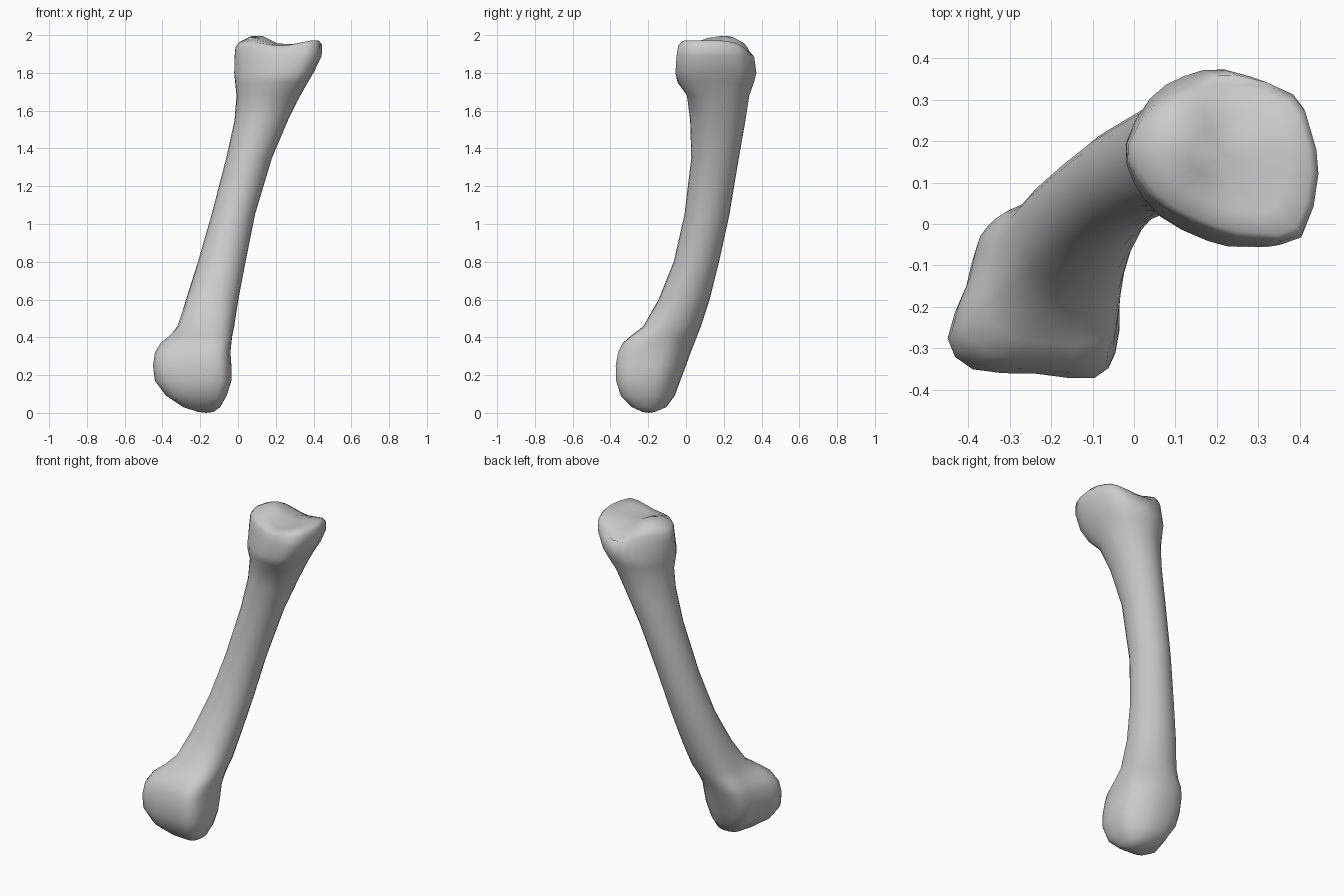
import bpy, bmesh, math

if "Cube" in bpy.data.objects:
    bpy.data.objects.remove(bpy.data.objects["Cube"])

HEAD = [(.45, .12), (.43, .24), (.39, .325), (.25, .375), (.14, .36), (.05, .31),
        (-.02, .2), (0, .11), (.07, .03), (.2, -.035), (.3, -.055), (.41, -.04)]
FOOT = [(-.04, -.2), (-.06, -.11), (-.15, -.04), (-.24, -.02), (-.33, -.03), (-.38, -.07),
        (-.405, -.16), (-.45, -.28), (-.39, -.35), (-.24, -.36), (-.1, -.37), (-.05, -.31)]
ROUND = [(math.cos(i * math.pi / 6), math.sin(i * math.pi / 6)) for i in range(12)]


def normalise(pts):
    lo = [min(p[k] for p in pts) for k in (0, 1)]
    hi = [max(p[k] for p in pts) for k in (0, 1)]
    return [tuple(2 * (p[k] - lo[k]) / (hi[k] - lo[k]) - 1 for k in (0, 1)) for p in pts]


def refine(pts):
    # double the outline points along a smooth curve
    out, n = [], len(pts)
    for i in range(n):
        a, b, c, d = pts[i - 1], pts[i], pts[(i + 1) % n], pts[(i + 2) % n]
        out += [b, tuple((9 * (b[k] + c[k]) - a[k] - d[k]) / 16 for k in (0, 1))]
    return out


head, foot, circle = [normalise(refine(o)) for o in (HEAD, FOOT, ROUND)]


def section(x0, x1, y0, y1, blend):
    # blend -1 is the foot outline, 0 round, 1 the head outline
    end, t = (head if blend > 0 else foot), abs(blend)
    pts = normalise([tuple(c[k] * (1 - t) + e[k] * t for k in (0, 1)) for c, e in zip(circle, end)])
    return [((x0 + x1) / 2 + u * (x1 - x0) / 2, (y0 + y1) / 2 + v * (y1 - y0) / 2) for u, v in pts]


# z, x range, y range, outline blend
LEVELS = [
    (.005, -.21, -.13, -.23, -.165, -.5),
    (.03, -.29, -.095, -.285, -.105, -.8),
    (.09, -.38, -.06, -.345, -.06, -1),
    (.17, -.44, -.035, -.37, -.03, -1),
    (.25, -.45, -.035, -.372, 0, -1),
    (.32, -.44, -.04, -.36, .025, -1),
    (.37, -.41, -.035, -.335, .045, -.9),
    (.41, -.36, -.03, -.29, .06, -.6),
    (.46, -.32, -.02, -.225, .08, -.3),
    (.6, -.275, .002, -.145, .125, -.1),
    (.8, -.212, .04, -.065, .175, 0),
    (1.05, -.14, .09, -.008, .23, 0),
    (1.35, -.062, .18, .028, .28, 0),
    (1.55, -.018, .265, .022, .315, .15),
    (1.68, -.008, .33, .005, .335, .4),
    (1.75, -.015, .37, -.045, .36, .75),
    (1.8, -.02, .4, -.056, .373, .9),
    (1.89, -.018, .443, -.05, .36, 1)]


def top_height(x, y):
    # ridge on the left, shallow valley, raised lip on the right
    ridge = .06 * math.exp(-((x - .1) / .09) ** 2 - ((y - .2) / .15) ** 2)
    lip = .03 * max(0, min(1, (x - .24) / .15))
    return 1.942 + ridge + lip - .9 * max(0, y - .17) ** 2 * (1 + max(0, x) * 2)


bm = bmesh.new()
rings = [[bm.verts.new((x, y, lv[0])) for x, y in section(*lv[1:])] for lv in LEVELS]

# joint surface on the upper end
cx, cy = .21, .165
rim = section(-.018, .45, -.045, .355, 1)
for s, drop in ((.98, .02), (.9, 0), (.65, 0), (.35, 0)):
    ring = []
    for x, y in rim:
        px, py = cx + (x - cx) * s, cy + (y - cy) * s
        ring.append(bm.verts.new((px, py, top_height(px, py) - drop)))
    rings.append(ring)

n = len(rim)
for a, b in zip(rings, rings[1:]):
    for i in range(n):
        j = (i + 1) % n
        bm.faces.new((a[i], a[j], b[j], b[i]))
tip_low = bm.verts.new((-.17, -.197, 0))
tip_high = bm.verts.new((cx, cy, top_height(cx, cy)))
for i in range(n):
    j = (i + 1) % n
    bm.faces.new((rings[0][j], rings[0][i], tip_low))
    bm.faces.new((rings[-1][i], rings[-1][j], tip_high))
bmesh.ops.recalc_face_normals(bm, faces=bm.faces)
for f in bm.faces:
    f.smooth = True

# whole bone
mesh = bpy.data.meshes.new("long_bone")
bm.to_mesh(mesh)
bm.free()
bpy.context.collection.objects.link(bpy.data.objects.new("long_bone", mesh))
